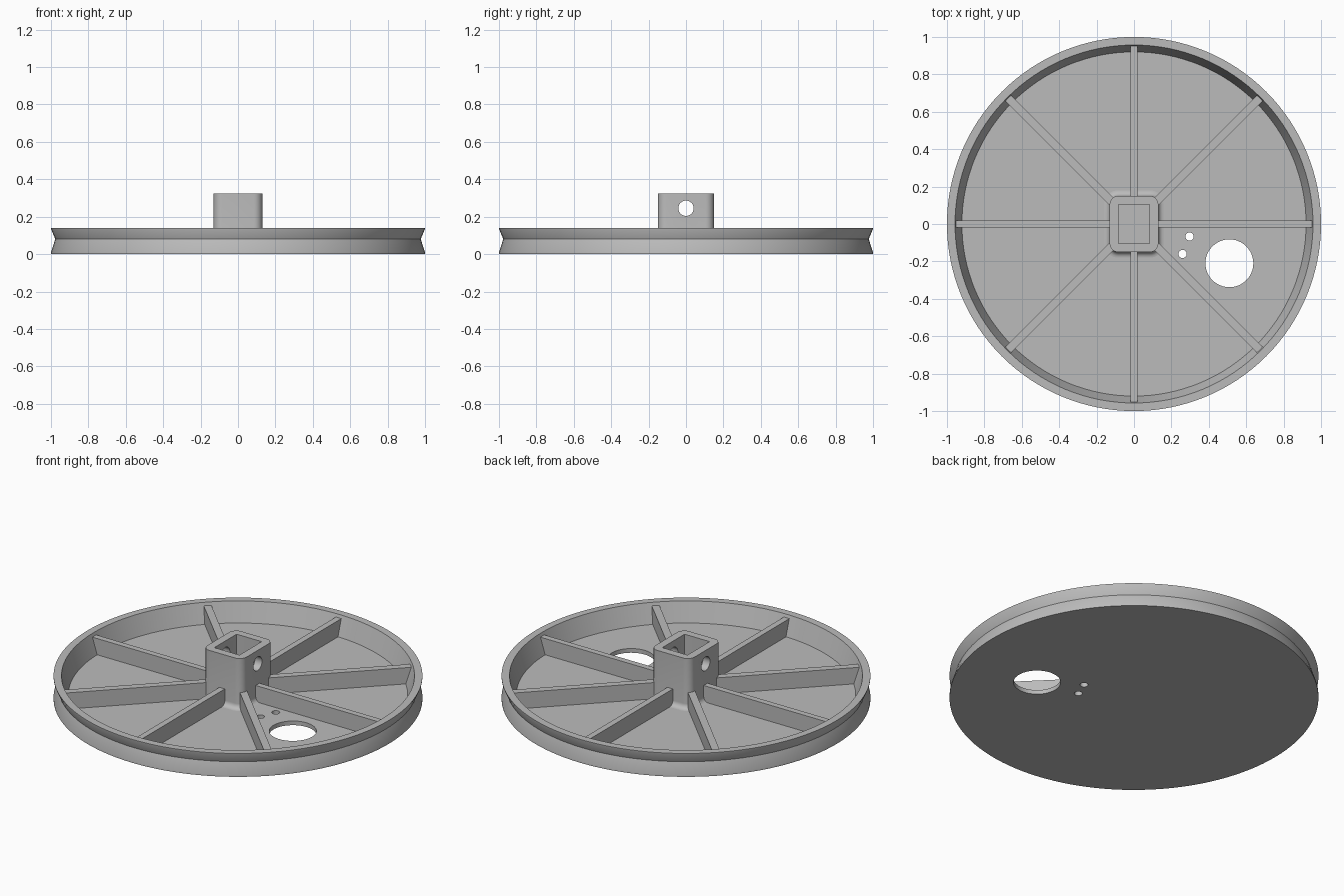
import bpy, bmesh, math
from mathutils import Matrix, Vector

cube = bpy.data.objects.get("Cube")
if cube:
    bpy.data.objects.remove(cube)

grey = bpy.data.materials.new("plain grey")
grey.use_nodes = True
colour = (0.5, 0.5, 0.5, 1)
grey.diffuse_color = colour
grey.node_tree.nodes["Principled BSDF"].inputs["Base Color"].default_value = colour

FLOOR = 0.025
RIM = 0.14
RIB = 0.122


def add_object(name, bm, smooth=False):
    bmesh.ops.recalc_face_normals(bm, faces=bm.faces)
    mesh = bpy.data.meshes.new(name)
    bm.to_mesh(mesh)
    bm.free()
    mesh.materials.append(grey)
    obj = bpy.data.objects.new(name, mesh)
    bpy.context.collection.objects.link(obj)
    if smooth:
        shade(obj)
    return obj


def shade(obj):
    bpy.ops.object.select_all(action='DESELECT')
    obj.select_set(True)
    bpy.context.view_layer.objects.active = obj
    bpy.ops.object.shade_smooth_by_angle(angle=math.radians(25))


def loft(rings):
    """Bridge equal-length rings of points and cap both ends."""
    bm = bmesh.new()
    loops = [[bm.verts.new(p) for p in ring] for ring in rings]
    n = len(loops[0])
    for a, b in zip(loops, loops[1:]):
        for i in range(n):
            j = (i + 1) % n
            bm.faces.new((a[i], a[j], b[j], b[i]))
    bm.faces.new(loops[0])
    bm.faces.new(loops[-1])
    return bm


def circle(r, z, n=128):
    return [(r * math.cos(math.tau * i / n), r * math.sin(math.tau * i / n), z)
            for i in range(n)]


def rounded_rect(hx, hy, r, z, steps=8):
    points = []
    for k, (sx, sy) in enumerate([(1, 1), (-1, 1), (-1, -1), (1, -1)]):
        for i in range(steps + 1):
            a = (k + i / steps) * math.pi / 2
            points.append((sx * (hx - r) + r * math.cos(a),
                           sy * (hy - r) + r * math.sin(a), z))
    return points


def cut(obj, holes, axis='Z'):
    """Cut round through holes, given as (centre, radius, length)."""
    for centre, radius, length in holes:
        bm = bmesh.new()
        turn = Matrix.Rotation(math.pi / 2, 4, 'Y') if axis == 'X' else Matrix()
        bmesh.ops.create_cone(bm, cap_ends=True, segments=48, radius1=radius,
                              radius2=radius, depth=length,
                              matrix=Matrix.Translation(centre) @ turn)
        cutter = add_object("hole_cutter", bm)
        cutter.hide_render = True
        mod = obj.modifiers.new("hole", 'BOOLEAN')
        mod.object = cutter
        mod.operation = 'DIFFERENCE'
        mod.solver = 'EXACT'
        bpy.context.view_layer.objects.active = obj
        bpy.ops.object.modifier_apply(modifier=mod.name)
        bpy.data.objects.remove(cutter)
    shade(obj)


# Dished disc with a grooved rim, and its three floor holes
profile = [(1, 0), (1, 0.01), (0.977, 0.08), (1, 0.135), (1, RIM),
           (0.957, RIM), (0.92, FLOOR)]
disc = add_object("grooved_disc", loft([circle(r, z) for r, z in profile]))
cut(disc, [((0.51, -0.21, 0), 0.128, 0.2),
           ((0.297, -0.067, 0), 0.022, 0.2),
           ((0.26, -0.16, 0), 0.022, 0.2)])

# Square socket hub with a filleted foot and a cross pin hole
HX, HY, CORNER, FILLET = 0.13, 0.15, 0.045, 0.03
rings = [rounded_rect(HX + FILLET, HY + FILLET, CORNER + FILLET, FLOOR - 0.01)]
for i in range(7):
    a = i / 6 * math.pi / 2
    out = FILLET * (1 - math.sin(a))
    rings.append(rounded_rect(HX + out, HY + out, CORNER + out,
                              FLOOR + FILLET * (1 - math.cos(a))))
rings += [rounded_rect(HX, HY, CORNER, 0.325),
          rounded_rect(0.083, 0.105, 0.003, 0.325),
          rounded_rect(0.083, 0.105, 0.003, FLOOR)]
hub = add_object("socket_hub", loft(rings))
cut(hub, [((0, 0, 0.245), 0.041, 0.6)], axis='X')

# Eight radial ribs between hub and rim
for k in range(8):
    start = 0.155 if k % 2 else (0.13 if k % 4 else 0.11)
    width = 0.042 if k % 2 else 0.036
    end = 0.953
    bm = bmesh.new()
    size = Vector((end - start, width, RIB - 0.01))
    bmesh.ops.create_cube(bm, size=1, matrix=Matrix.Rotation(k * math.pi / 4, 4, 'Z')
                          @ Matrix.Translation(((start + end) / 2, 0, (RIB + 0.01) / 2))
                          @ Matrix.Diagonal(size.to_4d()))
    add_object(f"rib_{k + 1}", bm)
